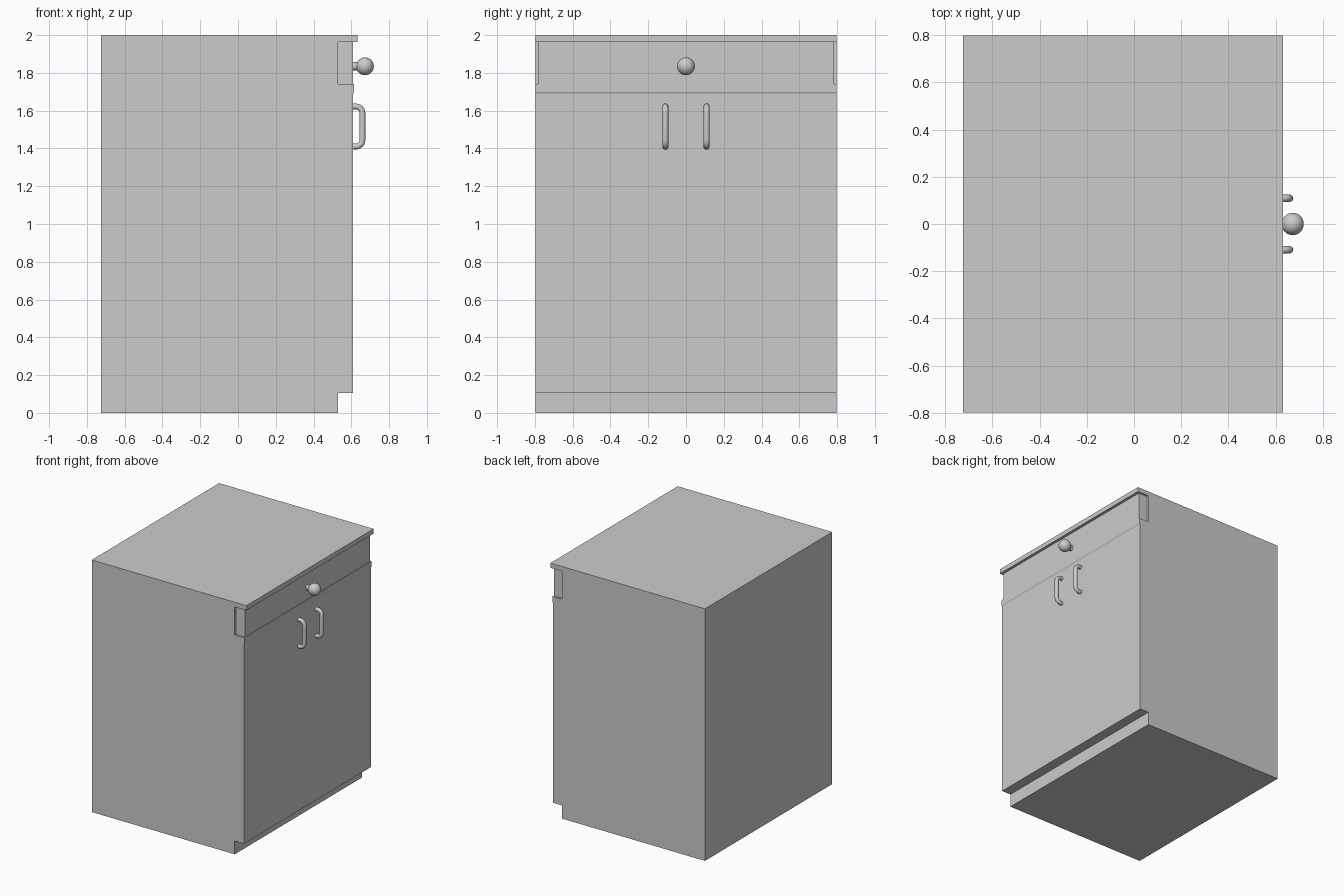
import bpy, bmesh, math
from mathutils import Matrix, Vector

if "Cube" in bpy.data.objects:
    bpy.data.objects.remove(bpy.data.objects["Cube"])


def finish(name, bm, smooth=False):
    bmesh.ops.recalc_face_normals(bm, faces=bm.faces)
    me = bpy.data.meshes.new(name)
    bm.to_mesh(me)
    bm.free()
    ob = bpy.data.objects.new(name, me)
    bpy.context.collection.objects.link(ob)
    if smooth:
        bpy.ops.object.select_all(action='DESELECT')
        ob.select_set(True)
        bpy.context.view_layer.objects.active = ob
        bpy.ops.object.shade_smooth_by_angle(angle=math.radians(40))
    return ob


def extrude_profile(name, pts, half_width):
    """Extrude an (x, z) outline along y."""
    bm = bmesh.new()
    face = bm.faces.new([bm.verts.new((x, -half_width, z)) for x, z in pts])
    res = bmesh.ops.extrude_face_region(bm, geom=[face])
    verts = [g for g in res['geom'] if isinstance(g, bmesh.types.BMVert)]
    bmesh.ops.translate(bm, verts=verts, vec=(0, 2 * half_width, 0))
    return finish(name, bm)


def tube(name, path, y, radius, sides=16):
    """Round bar swept along an (x, z) path."""
    bm = bmesh.new()
    pts = [Vector((x, y, z)) for x, z in path]
    rings = []
    for i, p in enumerate(pts):
        d = (pts[min(i + 1, len(pts) - 1)] - pts[max(i - 1, 0)]).normalized()
        side = Vector((0, 1, 0))
        up = d.cross(side)
        rings.append([bm.verts.new(p + radius * (math.cos(a) * side + math.sin(a) * up))
                      for a in (2 * math.pi * k / sides for k in range(sides))])
    for r0, r1 in zip(rings, rings[1:]):
        for k in range(sides):
            n = (k + 1) % sides
            bm.faces.new((r0[k], r0[n], r1[n], r1[k]))
    bm.faces.new(rings[0])
    bm.faces.new(rings[-1])
    return finish(name, bm, True)


# Cabinet: toe kick, door front with small top lip, drawer recess, worktop overhang
extrude_profile("cabinet_body", [
    (-0.725, 0), (0.53, 0), (0.53, 0.105), (0.61, 0.105), (0.61, 1.69),
    (0.615, 1.70), (0.615, 1.74), (0.53, 1.74), (0.53, 1.963),
    (0.632, 1.963), (0.632, 2), (-0.725, 2)], 0.798)

# Drawer front, slightly narrower than the cabinet
extrude_profile("drawer_front", [
    (0.53, 1.74), (0.61, 1.74), (0.61, 1.963), (0.53, 1.963)], 0.783)

# Drawer knob: stem and ball
tube("knob_stem", [(0.605, 1.835), (0.65, 1.835)], 0, 0.022)
bm = bmesh.new()
bmesh.ops.create_uvsphere(bm, u_segments=32, v_segments=16, radius=0.047,
                          matrix=Matrix.Translation((0.672, 0, 1.835)))
finish("knob_ball", bm, True)

# Door handles: bars with rounded corners
x_out, z_lo, z_hi, bend = 0.659, 1.41, 1.622, 0.035
path = [(0.605, z_lo)]
for zc, start in ((z_lo + bend, -90), (z_hi - bend, 0)):
    for i in range(7):
        a = math.radians(start + 15 * i)
        path.append((x_out - bend + bend * math.cos(a), zc + bend * math.sin(a)))
path.append((0.605, z_hi))
for side, y in (("left", -0.109), ("right", 0.109)):
    tube(side + "_door_handle", path, y, 0.0155)
